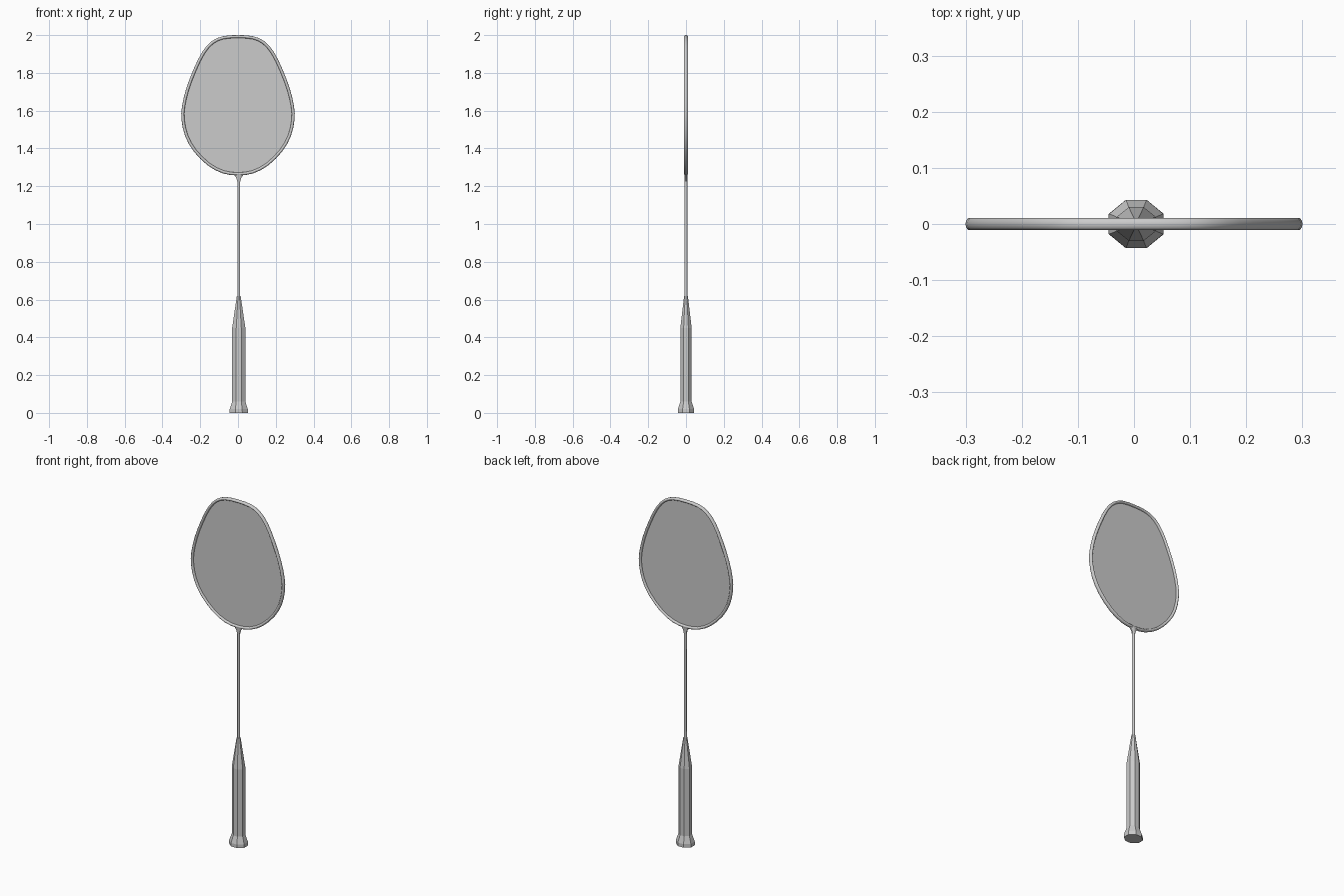
import bpy, bmesh, math
from mathutils import Vector

if "Cube" in bpy.data.objects:
    bpy.data.objects.remove(bpy.data.objects["Cube"])

CX = 0.004  # grip and shaft axis

grey = bpy.data.materials.new("plain_grey")
grey.diffuse_color = (0.6, 0.6, 0.6, 1)
grey.use_nodes = True
grey.node_tree.nodes["Principled BSDF"].inputs["Base Color"].default_value = grey.diffuse_color


def finish(name, bm, smooth=None):
    bmesh.ops.recalc_face_normals(bm, faces=bm.faces)
    me = bpy.data.meshes.new(name)
    bm.to_mesh(me)
    bm.free()
    me.materials.append(grey)
    ob = bpy.data.objects.new(name, me)
    bpy.context.collection.objects.link(ob)
    if smooth:
        bpy.ops.object.select_all(action='DESELECT')
        ob.select_set(True)
        bpy.context.view_layer.objects.active = ob
        bpy.ops.object.shade_smooth_by_angle(angle=math.radians(smooth))
    return ob


def bridge(bm, a, b):
    for i in range(len(a)):
        j = (i + 1) % len(a)
        bm.faces.new((a[i], a[j], b[j], b[i]))


def loft(name, sections, smooth=None):
    """Octagonal sections (z, half width, half depth), closed at both ends."""
    bm = bmesh.new()
    octagon = [(1, -.42), (1, .42), (.38, 1), (-.38, 1),
               (-1, .42), (-1, -.42), (-.38, -1), (.38, -1)]
    rings = [[bm.verts.new((CX + u * hx, v * hy, z)) for u, v in octagon]
             for z, hx, hy in sections]
    for a, b in zip(rings, rings[1:]):
        bridge(bm, a, b)
    bm.faces.new(rings[0])
    bm.faces.new(rings[-1])
    return finish(name, bm, smooth)


# Grip with flared butt and tapering cone
loft("grip", [(0, .049, .043), (.02, .048, .043), (.06, .035, .030),
              (.45, .035, .030), (.62, .010, .010)])

# Thin shaft and the small throat joining it to the head
loft("shaft", [(.61, .0075, .0075), (1.265, .0075, .0075)], 50)
loft("throat", [(1.225, .008, .008), (1.243, .012, .009), (1.262, .026, .009)], 50)

# Egg-shaped head outline: right half, mirrored to the left
half = [(0, 2.0), (.08, 1.994), (.14, 1.967), (.19, 1.91), (.235, 1.82),
        (.275, 1.715), (.297, 1.62), (.299, 1.55), (.28, 1.465),
        (.235, 1.385), (.16, 1.31), (.08, 1.268), (0, 1.257)]
ctrl = [Vector(p) for p in half + [(-x, z) for x, z in half[-2:0:-1]]]
n = len(ctrl)
outline = []
for i in range(n):
    p0, p1, p2, p3 = (ctrl[(i + k) % n] for k in (-1, 0, 1, 2))
    outline += [p1, (9 * (p1 + p2) - p0 - p3) / 16]
n = len(outline)

# Frame tube: rounded section swept around the outline
W, D = .008, .0112
section = [(math.cos(math.tau * k / 10), math.sin(math.tau * k / 10)) for k in range(10)]
bm = bmesh.new()
rings, centres = [], []
for i, p in enumerate(outline):
    t = (outline[(i + 1) % n] - outline[i - 1]).normalized()
    out = Vector((-t.y, t.x))
    c = p - out * W
    centres.append(c)
    rings.append([bm.verts.new((c.x + out.x * W * u, D * v, c.y + out.y * W * u))
                  for u, v in section])
for i in range(n):
    bridge(bm, rings[i], rings[(i + 1) % n])
finish("head_frame", bm, 50)

# String bed: a thin sheet filling the frame
bm = bmesh.new()
front, back = ([bm.verts.new((c.x, y, c.y)) for c in centres] for y in (-.001, .001))
bm.faces.new(front)
bm.faces.new(back)
bridge(bm, front, back)
finish("string_bed", bm)
